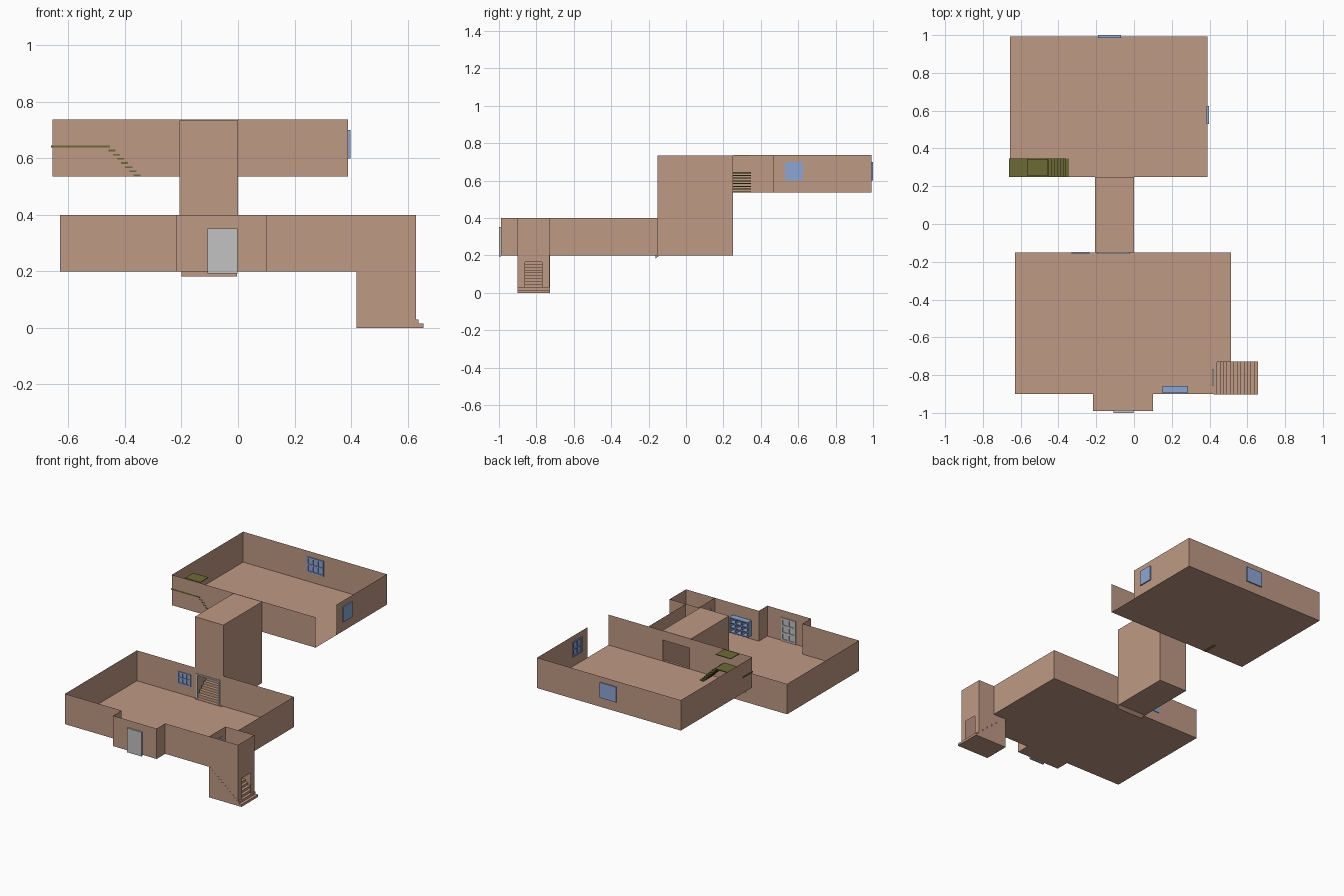
import bpy, bmesh
from mathutils import Vector

if "Cube" in bpy.data.objects:
    bpy.data.objects.remove(bpy.data.objects["Cube"])


def material(name, rgb):
    m = bpy.data.materials.new(name)
    m.diffuse_color = (*rgb, 1)
    m.use_nodes = True
    m.node_tree.nodes["Principled BSDF"].inputs["Base Color"].default_value = m.diffuse_color
    return m


CLAY = material("clay_brown", (0.52, 0.32, 0.23))
OLIVE = material("olive", (0.15, 0.147, 0.035))
BLUE = material("window_blue", (0.26, 0.38, 0.66))
GREY = material("door_grey", (0.54, 0.54, 0.54))


def finish(name, bm, mat):
    bmesh.ops.remove_doubles(bm, verts=bm.verts[:], dist=1e-5)
    me = bpy.data.meshes.new(name)
    bm.to_mesh(me)
    bm.free()
    me.materials.append(mat)
    ob = bpy.data.objects.new(name, me)
    bpy.context.collection.objects.link(ob)
    return ob


def poly(bm, pts):
    bm.faces.new([bm.verts.new(p) for p in pts])


def wall(bm, p, q, z0, z1, hole=None):
    """Thin wall from p to q; hole = (u0, u1, z0, z1), u measured along x or y."""
    axis = 0 if abs(q[0] - p[0]) > abs(q[1] - p[1]) else 1
    us, zs = [p[axis], q[axis]], [z0, z1]
    if hole:
        cut = list(hole[:2]) if q[axis] > p[axis] else [hole[1], hole[0]]
        us = [us[0], *cut, us[1]]
        zs = sorted({z0, hole[2], hole[3], z1})

    def at(u, z):
        return (u, p[1], z) if axis == 0 else (p[0], u, z)
    for a, b in zip(us, us[1:]):
        for c, d in zip(zs, zs[1:]):
            um, zm = (a + b) / 2, (c + d) / 2
            if hole and hole[0] < um < hole[1] and hole[2] < zm < hole[3]:
                continue
            poly(bm, [at(a, c), at(b, c), at(b, d), at(a, d)])


def add_box(bm, x, y, z):
    lo, size = Vector((x[0], y[0], z[0])), Vector((x[1] - x[0], y[1] - y[0], z[1] - z[0]))
    for v in bmesh.ops.create_cube(bm, size=1)["verts"]:
        v.co = lo + Vector((v.co[i] + 0.5) * size[i] for i in range(3))


def boxes(name, mat, items):
    bm = bmesh.new()
    for it in items:
        add_box(bm, *it)
    return finish(name, bm, mat)


def extrude_profile(name, pts, offset, mat):
    bm = bmesh.new()
    f = bm.faces.new([bm.verts.new(p) for p in pts])
    r = bmesh.ops.extrude_face_region(bm, geom=[f])
    bmesh.ops.translate(bm, vec=offset, verts=[v for v in r["geom"] if isinstance(v, bmesh.types.BMVert)])
    f2 = [g for g in r["geom"] if isinstance(g, bmesh.types.BMFace)]
    if not any(len(g.verts) == len(pts) and g not in f2 for g in bm.faces):
        poly(bm, pts)
    bmesh.ops.recalc_face_normals(bm, faces=bm.faces[:])
    return finish(name, bm, mat)


def grid_frame(name, axis, at, u, z, cols, rows, t, mat):
    """Bars dividing a rectangle into cols x rows; axis = wall direction."""
    items = []
    for i in range(cols + 1):
        c = u[0] + (u[1] - u[0] - t) * i / cols
        items.append(((c, c + t), at, z))
    for j in range(rows + 1):
        c = z[0] + (z[1] - z[0] - t) * j / rows
        items.append((u, at, (c, c + t)))
    if axis == "y":
        items = [(b, a, c) for a, b, c in items]
    return boxes(name, mat, items)


# Lower room: open-topped, with an entrance bay at the front
bm = bmesh.new()
L = [(-0.63, -0.152), (-0.63, -0.90), (-0.217, -0.90), (-0.217, -0.989), (0.10, -0.989),
     (0.10, -0.90), (0.42, -0.90), (0.42, -0.73), (0.513, -0.73), (0.513, -0.152)]
poly(bm, [(*p, 0.2) for p in L])
for i in range(len(L) - 1):
    if i == 6:
        continue   # shared with the stair tower
    wall(bm, L[i], L[i + 1], 0.2, 0.4, (-0.108, -0.002, 0.2, 0.35) if i == 3 else None)
# back wall in two pieces: window side, and doorway side
wall(bm, (-0.63, -0.152), (-0.22, -0.152), 0.2, 0.4, (-0.33, -0.235, 0.265, 0.345))
wall(bm, (-0.22, -0.152), (0.513, -0.152), 0.2, 0.4, (-0.19, -0.03, 0.2, 0.36))
finish("lower_room", bm, CLAY)

# Entry stair tower: open top, doorways on both ends
bm = bmesh.new()
poly(bm, [(0.42, -0.9, 0), (0.63, -0.9, 0), (0.63, -0.73, 0), (0.42, -0.73, 0)])
wall(bm, (0.42, -0.9), (0.63, -0.9), 0, 0.4)
wall(bm, (0.63, -0.9), (0.63, -0.73), 0, 0.4, (-0.86, -0.77, 0, 0.165))
wall(bm, (0.42, -0.73), (0.63, -0.73), 0, 0.4)
wall(bm, (0.42, -0.9), (0.42, -0.73), 0, 0.4, (-0.85, -0.775, 0.2, 0.345))
finish("stair_tower", bm, CLAY)

# Middle stair shaft joining both rooms
bm = bmesh.new()
S = [(-0.207, -0.152), (0, -0.152), (0, 0.25), (-0.207, 0.25)]
for z in (0.2, 0.735):
    poly(bm, [(*p, z) for p in S])
wall(bm, S[0], S[1], 0.4, 0.735)
wall(bm, S[1], S[2], 0.2, 0.735)
wall(bm, S[2], S[3], 0.2, 0.54)
wall(bm, S[3], S[0], 0.2, 0.735)
finish("stair_shaft", bm, CLAY)

# Upper room: open-topped, with a gap at the right end
bm = bmesh.new()
U = [(0.39, 0.465), (0.39, 0.992), (-0.657, 0.992), (-0.657, 0.25), (0.39, 0.25)]
poly(bm, [(*p, 0.537) for p in U])
holes = [(0.53, 0.625, 0.60, 0.70), (-0.19, -0.07, 0.60, 0.70), None, (-0.2, -0.008, 0.537, 0.675)]
for i, h in enumerate(holes):
    wall(bm, U[i], U[i + 1], 0.537, 0.737, h)
finish("upper_room", bm, CLAY)


# Clay staircases: sawtooth profiles extruded across their width
def sawtooth(u0, z0, du, dz, n, drop):
    pts = []
    for i in range(n):
        pts += [(u0 + du * i, z0 + dz * i), (u0 + du * i, z0 + dz * (i + 1))]
    end = u0 + du * n
    return pts + [(end, z0 + dz * n), (end, z0 + dz * n - drop)]


extrude_profile("entry_steps", [(u, -0.902, z) for u, z in sawtooth(0.657, 0, -0.0182, 0.0154, 13, 0.2)],
                Vector((0, 0.174, 0)), CLAY)
extrude_profile("shaft_steps", [(-0.2, u, z) for u, z in sawtooth(-0.163, 0.183, 0.0229, 0.0196, 18, 0.02)],
                Vector((0.196, 0, 0)), CLAY)

# Olive loft stair: floating treads, landing and hatch
treads = [((-0.458 + 0.0147 * i, -0.433 + 0.0147 * i), (0.248, 0.347),
           (0.625 - 0.0147 * i, 0.631 - 0.0147 * i)) for i in range(7)]
boxes("loft_treads", OLIVE, treads)
boxes("loft_landing", OLIVE, [((-0.662, -0.453), (0.248, 0.347), (0.639, 0.645))])
boxes("loft_hatch", OLIVE, [((-0.566, -0.456), (0.257, 0.343), (0.734, 0.738))])

# Windows: pane and inner bars
boxes("upper_back_pane", BLUE, [((-0.19, -0.07), (0.992, 1.0), (0.60, 0.70))])
grid_frame("upper_back_bars", "x", (0.986, 0.993), (-0.19, -0.07), (0.60, 0.70), 3, 2, 0.008, BLUE)
boxes("upper_right_pane", BLUE, [((0.39, 0.398), (0.53, 0.625), (0.60, 0.70))])
grid_frame("upper_right_bars", "y", (0.384, 0.391), (0.53, 0.625), (0.60, 0.70), 2, 2, 0.008, BLUE)
boxes("lower_back_pane", BLUE, [((-0.33, -0.235), (-0.152, -0.148), (0.265, 0.345))])
grid_frame("lower_back_bars", "x", (-0.157, -0.151), (-0.33, -0.235), (0.265, 0.345), 3, 2, 0.007, BLUE)

# Front door with raised panels inside
boxes("front_door", GREY, [((-0.108, -0.002), (-1.0, -0.988), (0.193, 0.352))])
grid_frame("front_door_panels", "x", (-0.989, -0.984), (-0.108, -0.002), (0.2, 0.352), 2, 3, 0.012, GREY)


# Door frames
def door_frame(name, axis, at, u, z, t):
    items = [((u[0], u[0] + t), at, z), ((u[1] - t, u[1]), at, z), (u, at, (z[1] - t, z[1]))]
    if axis == "y":
        items = [(b, a, c) for a, b, c in items]
    boxes(name, GREY, items)


door_frame("shaft_door_frame", "x", (-0.158, -0.148), (-0.195, -0.025), (0.2, 0.365), 0.009)
door_frame("tower_door_frame", "y", (0.412, 0.423), (-0.855, -0.77), (0.2, 0.35), 0.008)

# Wall shelf in the lower room: back board and compartments
boxes("shelf_back", BLUE, [((0.15, 0.285), (-0.896, -0.892), (0.225, 0.325))])
grid_frame("shelf_compartments", "x", (-0.893, -0.857), (0.15, 0.285), (0.225, 0.325), 3, 3, 0.006, BLUE)
